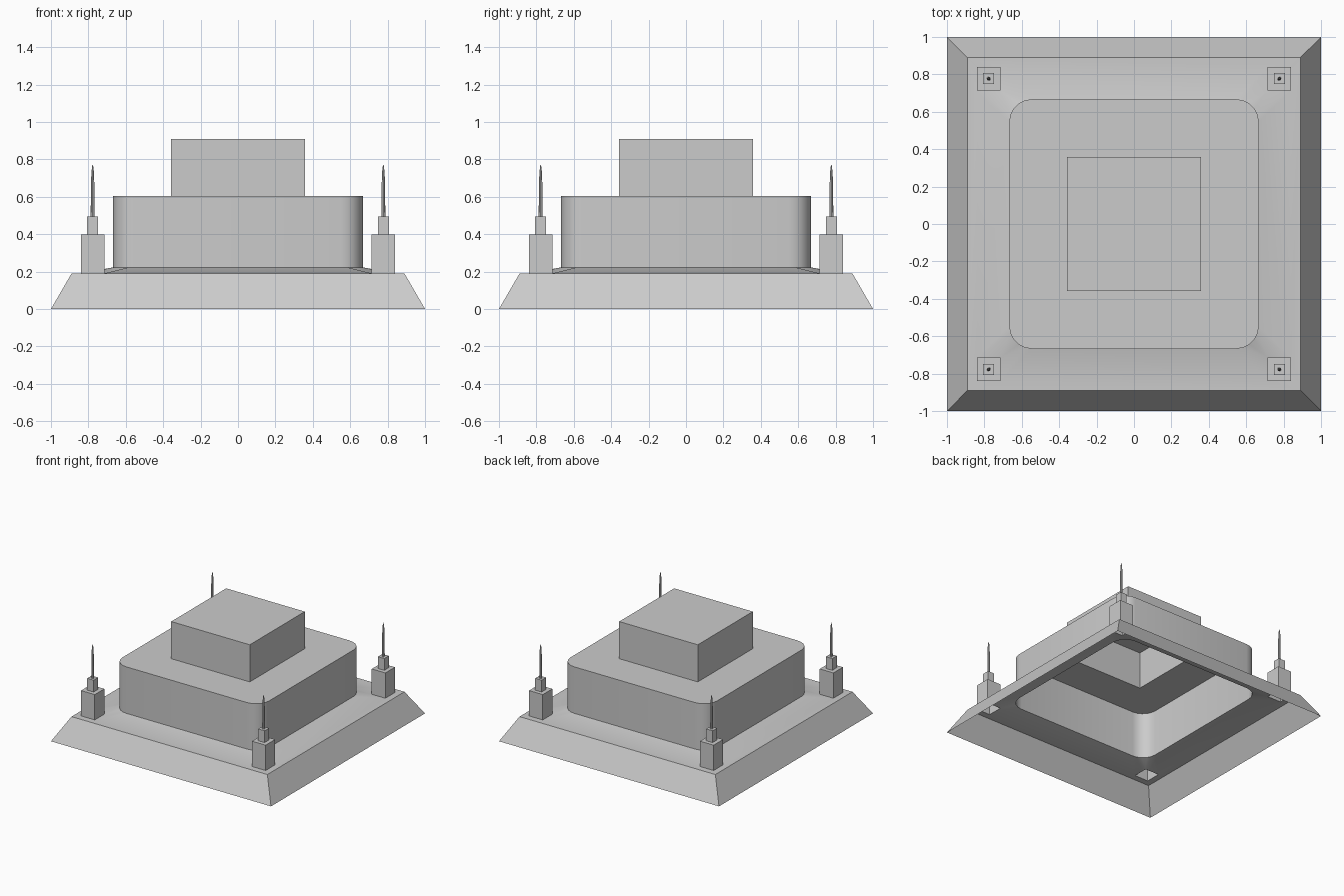
import bpy, bmesh, math
from mathutils import Vector

if "Cube" in bpy.data.objects:
    bpy.data.objects.remove(bpy.data.objects["Cube"])


def square(h, z, cx=0, cy=0):
    return [Vector((cx + sx * h, cy + sy * h, z))
            for sx, sy in ((-1, -1), (1, -1), (1, 1), (-1, 1))]


def rounded(h, r, z, steps=5):
    pts = []
    for k, (sx, sy) in enumerate(((1, 1), (-1, 1), (-1, -1), (1, -1))):
        for i in range(steps + 1):
            a = math.pi / 2 * (k + i / steps)
            pts.append(Vector((sx * (h - r) + r * math.cos(a),
                               sy * (h - r) + r * math.sin(a), z)))
    return pts


def circle(r, z, cx, cy, n=8):
    return [Vector((cx + r * math.cos(2 * math.pi * i / n),
                    cy + r * math.sin(2 * math.pi * i / n), z)) for i in range(n)]


def finish(bm, name, smooth=None):
    me = bpy.data.meshes.new(name)
    bm.to_mesh(me)
    bm.free()
    ob = bpy.data.objects.new(name, me)
    bpy.context.collection.objects.link(ob)
    if smooth:
        bpy.ops.object.select_all(action='DESELECT')
        ob.select_set(True)
        bpy.context.view_layer.objects.active = ob
        bpy.ops.object.shade_smooth_by_angle(angle=math.radians(smooth))
    return ob


def shell(name, rings, cap=False, smooth=None):
    """Open-bottomed skin through equal-length rings."""
    bm = bmesh.new()
    rows = [[bm.verts.new(p) for p in ring] for ring in rings]
    for a, b in zip(rows, rows[1:]):
        n = len(a)
        for i in range(n):
            j = (i + 1) % n
            bm.faces.new((a[i], a[j], b[j], b[i]))
    if cap:
        bm.faces.new(rows[-1])
    return finish(bm, name, smooth)


def plate(name, loops, smooth=None):
    """Flat-filled outline with holes, lifted to each loop's height."""
    bm = bmesh.new()
    edges, height = [], {}
    for loop in loops:
        vs = [bm.verts.new((p.x, p.y, 0)) for p in loop]
        for v, p in zip(vs, loop):
            height[v] = p.z
        edges += [bm.edges.new((vs[i], vs[(i + 1) % len(vs)])) for i in range(len(vs))]
    bmesh.ops.triangle_fill(bm, use_beauty=True, edges=edges, normal=(0, 0, 1))
    for f in bm.faces:
        f.normal_update()
        if f.normal.z < 0:
            f.normal_flip()
    for v, z in height.items():
        v.co.z = z
    return finish(bm, name, smooth)


C = 0.777
corners = [(sx * C, sy * C) for sx in (-1, 1) for sy in (-1, 1)]

# Sloping base skirt and gently rising terrace with openings under the towers
shell("base_skirt", [square(1, 0), square(0.89, 0.19)])
plate("terrace", [square(0.89, 0.19), rounded(0.667, 0.12, 0.223)]
      + [square(0.062, 0.19, x, y) for x, y in corners], smooth=30)

# Hollow rounded middle tier
shell("middle_tier_wall", [rounded(0.667, 0.12, 0.223), rounded(0.667, 0.12, 0.605)], smooth=40)
plate("middle_tier_roof", [rounded(0.667, 0.12, 0.605), square(0.357, 0.605)])

# Hollow top block
shell("top_block", [square(0.357, 0.605), square(0.357, 0.91)], cap=True)

# Corner towers with slim spires
for i, (x, y) in enumerate(corners):
    shell(f"corner_tower_{i}", [square(h, z, x, y) for h, z in
          ((0.062, 0.19), (0.062, 0.398), (0.029, 0.398), (0.029, 0.495))], cap=True)
    shell(f"spire_{i}", [circle(r, z, x, y) for r, z in
          ((0.011, 0.495), (0.009, 0.66), (0.007, 0.73), (0.002, 0.77))], cap=True, smooth=40)
